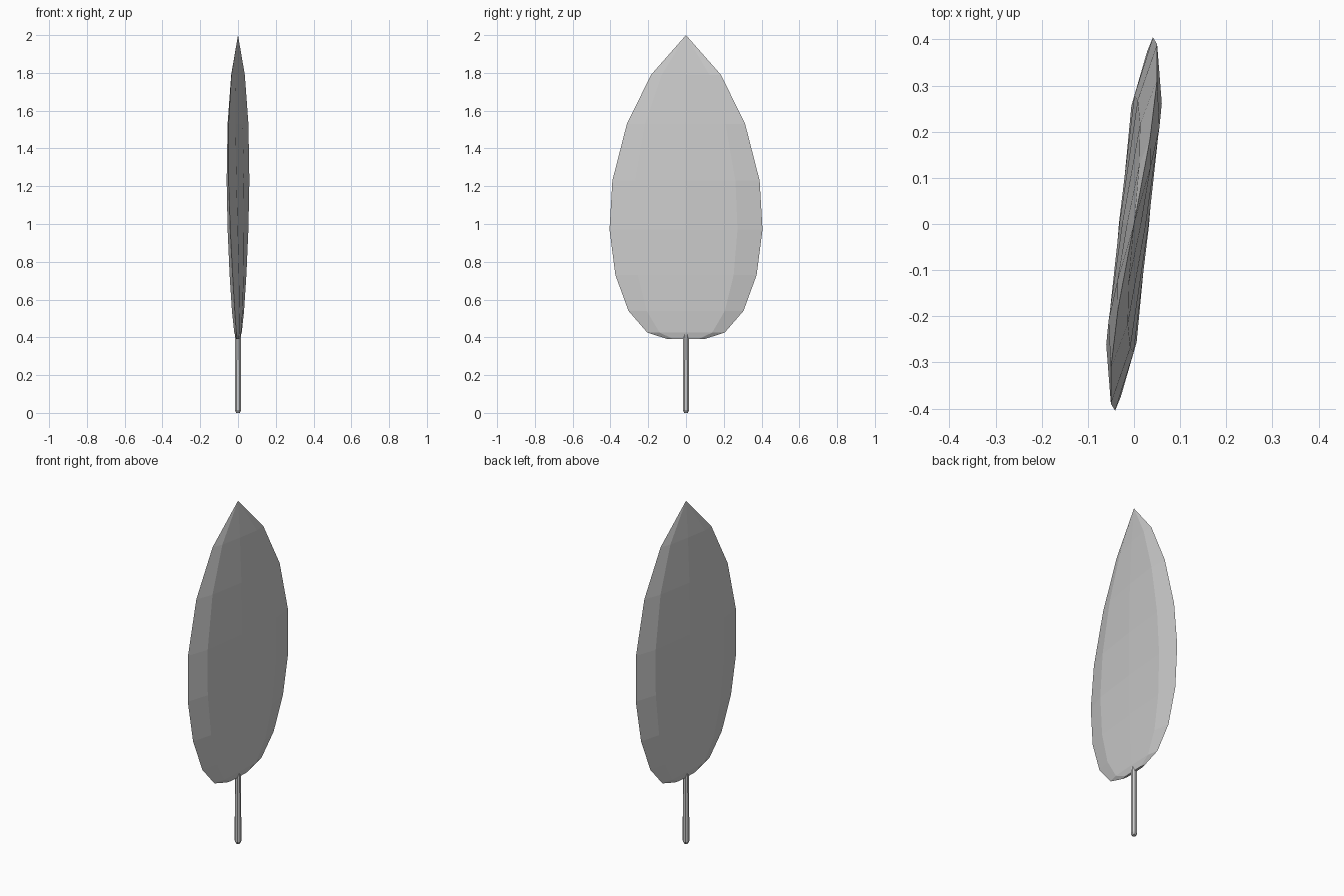
import bpy, bmesh, math

if "Cube" in bpy.data.objects:
    bpy.data.objects.remove(bpy.data.objects["Cube"])

# leaf outline: (height, half width)
OUTLINE = [(0.39, 0.095), (0.425, 0.205), (0.54, 0.305), (0.73, 0.375),
           (0.97, 0.407), (1.23, 0.393), (1.53, 0.317), (1.79, 0.188)]
# cross-section as fractions of half width (along, across)
SECTION = [(1, 0), (0.68, 0.067), (0, 0.08), (-0.68, 0.067),
           (-1, 0), (-0.68, -0.067), (0, -0.08), (0.68, -0.067)]
TWIST = 0.104  # radians per unit of height


def finish(bm, name):
    bmesh.ops.recalc_face_normals(bm, faces=bm.faces)
    mesh = bpy.data.meshes.new(name)
    bm.to_mesh(mesh)
    bm.free()
    obj = bpy.data.objects.new(name, mesh)
    bpy.context.collection.objects.link(obj)
    return obj


def loft(bm, rings):
    for a, b in zip(rings, rings[1:]):
        n = len(a)
        for i in range(n):
            j = (i + 1) % n
            bm.faces.new((a[i], a[j], b[j], b[i]))


# leaf blade: thin faceted rings, gently twisted, closed to a point
bm = bmesh.new()
rings = []
for z, w in OUTLINE:
    c, s = math.cos(TWIST * z), math.sin(TWIST * z)
    rings.append([bm.verts.new((w * (v * c + u * s), w * (u * c - v * s), z))
                  for u, v in SECTION])
loft(bm, rings)
bm.faces.new(rings[0])
tip = bm.verts.new((0, 0, 2))
top = rings[-1]
for i in range(8):
    bm.faces.new((top[i], top[(i + 1) % 8], tip))
finish(bm, "leaf_blade")

# stem: slim octagonal rod with a chamfered foot
bm = bmesh.new()
rings = [[bm.verts.new((r * math.cos(math.tau * (i + 0.5) / 8),
                        r * math.sin(math.tau * (i + 0.5) / 8), z))
          for i in range(8)]
         for z, r in [(0, 0.011), (0.014, 0.018), (0.39, 0.017), (0.44, 0.014)]]
loft(bm, rings)
bm.faces.new(rings[0])
bm.faces.new(rings[-1])
finish(bm, "stem")
